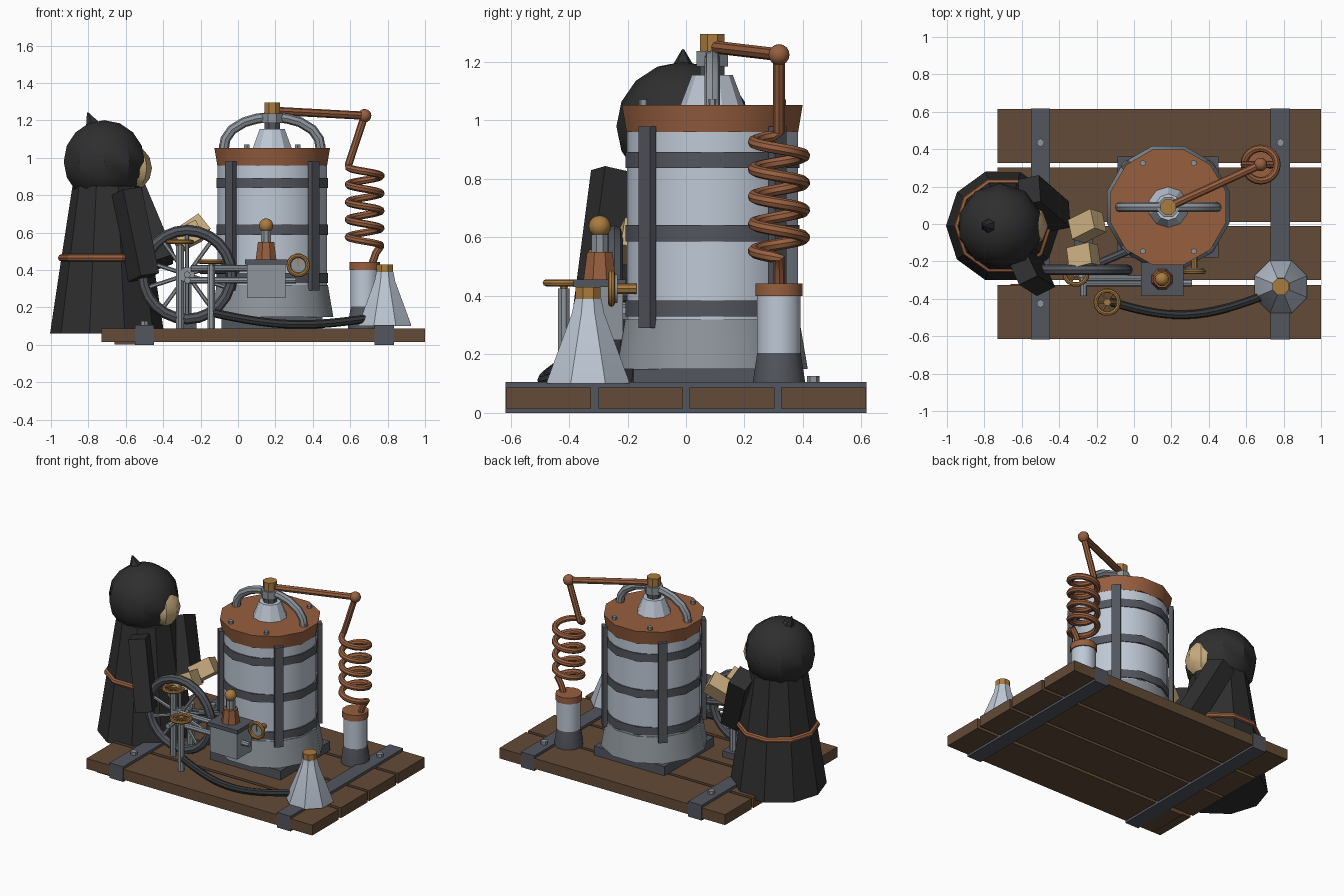
import bpy, bmesh, math
from mathutils import Vector, Matrix

if "Cube" in bpy.data.objects:
    bpy.data.objects.remove(bpy.data.objects["Cube"])

def mat(name, *rgb):
    m = bpy.data.materials.new(name)
    m.diffuse_color = (*rgb, 1)
    m.use_nodes = True
    m.node_tree.nodes["Principled BSDF"].inputs["Base Color"].default_value = m.diffuse_color
    return m

WOOD = mat("wood", .125, .07, .038)
IRON = mat("dark_iron", .085, .092, .11)
COPPER = mat("copper", .31, .115, .05)
PALE = mat("pale_steel", .52, .58, .67)
STEEL = mat("grey_steel", .27, .30, .33)
BRASS = mat("brass", .40, .20, .05)
CLOTH = mat("black_cloth", .028, .028, .029)
TAN = mat("tan_skin", .60, .43, .22)
RUBBER = mat("black_rubber", .035, .037, .04)

def finish(name, bm, m, smooth=True):
    bmesh.ops.recalc_face_normals(bm, faces=bm.faces)
    me = bpy.data.meshes.new(name)
    bm.to_mesh(me)
    bm.free()
    me.materials.append(m)
    ob = bpy.data.objects.new(name, me)
    bpy.context.collection.objects.link(ob)
    if smooth:
        bpy.ops.object.select_all(action='DESELECT')
        ob.select_set(True)
        bpy.context.view_layer.objects.active = ob
        bpy.ops.object.shade_smooth_by_angle(angle=math.radians(33))
    return ob

def box(name, x0, x1, y0, y1, z0, z1, m):
    bm = bmesh.new()
    bmesh.ops.create_cube(bm, size=1)
    bmesh.ops.scale(bm, vec=(x1 - x0, y1 - y0, z1 - z0), verts=bm.verts)
    bmesh.ops.translate(bm, vec=((x0 + x1) / 2, (y0 + y1) / 2, (z0 + z1) / 2), verts=bm.verts)
    return finish(name, bm, m, False)

def turned(name, x, y, profile, m, n=12, smooth=True, phase=.5):
    """Solid of revolution about z from (radius, height) points."""
    bm = bmesh.new()
    rings = []
    for r, z in profile:
        a = [(k + phase) * math.tau / n for k in range(n)]
        rings.append([bm.verts.new((x + r * math.cos(t), y + r * math.sin(t), z)) for t in a])
    for p, q in zip(rings, rings[1:]):
        for k in range(n):
            bm.faces.new((p[k], p[(k + 1) % n], q[(k + 1) % n], q[k]))
    bm.faces.new(rings[0])
    bm.faces.new(rings[-1])
    return finish(name, bm, m, smooth)

def ball(name, c, r, m, u=12, v=8, scale=(1, 1, 1), smooth=True):
    bm = bmesh.new()
    bmesh.ops.create_uvsphere(bm, u_segments=u, v_segments=v, radius=r)
    bmesh.ops.scale(bm, vec=scale, verts=bm.verts)
    bmesh.ops.translate(bm, vec=c, verts=bm.verts)
    return finish(name, bm, m, smooth)

def tube(name, pts, r, m, n=8, closed=False):
    """Round tube swept along a path."""
    P = [Vector(p) for p in pts]
    L = len(P)
    bm = bmesh.new()
    rings, side = [], None
    for i, p in enumerate(P):
        a = P[i - 1] if (closed or i) else p
        b = P[(i + 1) % L] if (closed or i < L - 1) else p
        t = (b - a).normalized()
        ref = side if side else (Vector((0, 0, 1)) if abs(t.z) < .9 else Vector((1, 0, 0)))
        side = (ref - t * ref.dot(t)).normalized()
        w = t.cross(side)
        rings.append([bm.verts.new(p + r * (side * math.cos(k * math.tau / n) + w * math.sin(k * math.tau / n)))
                      for k in range(n)])
    for i in range(L if closed else L - 1):
        p, q = rings[i], rings[(i + 1) % L]
        for k in range(n):
            bm.faces.new((p[k], p[(k + 1) % n], q[(k + 1) % n], q[k]))
    if not closed:
        bm.faces.new(rings[0])
        bm.faces.new(rings[-1])
    return finish(name, bm, m)

def ring(name, c, R, r, m, axis='z', n=20):
    pts = []
    for k in range(n):
        u, v = R * math.cos(k * math.tau / n), R * math.sin(k * math.tau / n)
        pts.append((c[0] + u, c[1] + (v if axis == 'z' else 0), c[2] + (v if axis == 'y' else 0)))
    # keep the sweep frame stable by closing around the loop normal
    return tube(name, pts, r, m, 8, True)

def beam(name, a, b, w, d, m, taper=1):
    """Square bar between two points, w along x and d along y at its head."""
    a, b = Vector(a), Vector(b)
    bm = bmesh.new()
    bmesh.ops.create_cube(bm, size=1)
    for v in bm.verts:
        s = taper if v.co.z > 0 else 1
        v.co = Vector((v.co.x * w * s, v.co.y * d * s, v.co.z * (b - a).length))
    q = Vector((0, 0, 1)).rotation_difference((b - a).normalized())
    bmesh.ops.transform(bm, matrix=Matrix.Translation((a + b) / 2) @ q.to_matrix().to_4x4(), verts=bm.verts)
    return finish(name, bm, m, False)

# Pallet: planks, iron cross straps and bolts
for y in (-.615, -.30, .012, .325):
    box("plank", -.73, 1, y, y + .29, .015, .087, WOOD)
for x in (-.5, .783):
    box("cross_strap", x - .052, x + .052, -.617, .617, 0, .105, IRON)
    for y in (-.425, .435):
        turned("strap_bolt", x, y, [(.022, .1), (.022, .127)], STEEL, 6)
box("under_batten", -.66, -.55, -.6, -.32, .003, .016, WOOD)

# Boiler
BX, BY = .183, .09
box("boiler_foot", BX - .27, BX + .27, BY - .27, BY + .27, .085, .15, IRON)
turned("boiler_skirt", BX, BY, [(.338, .15), (.308, .32)], STEEL)
turned("boiler_body", BX, BY, [(.295, .3), (.295, .97)], PALE, 24)
for z in (.33, .587, .838):
    turned("boiler_band", BX, BY, [(.308, z), (.308, z + .055)], IRON)
turned("boiler_lid", BX, BY, [(.304, .96), (.32, 1.053)], COPPER)
for k in range(4):
    b = box("upright_strap", .3, .33, -.028, .028, .29, .98, IRON)
    b.matrix_world = Matrix.Translation((BX, BY, 0)) @ Matrix.Rotation(math.radians(45 + 90 * k), 4, 'Z')
for k in range(6):
    t = k * math.tau / 6
    turned("lid_bolt", BX + .272 * math.cos(t), BY + .272 * math.sin(t), [(.016, 1.05), (.016, 1.072)], STEEL, 6)

# Dome, neck, cap and the arched steam pipes
turned("dome", BX, BY, [(.11, 1.05), (.07, 1.155)], PALE, 10)
turned("dome_neck", BX, BY, [(.045, 1.15), (.045, 1.19)], IRON, 8)
turned("dome_collar", BX, BY, [(.058, 1.185), (.058, 1.238)], STEEL, 8)
turned("dome_cap", BX, BY, [(.045, 1.235), (.045, 1.295)], BRASS, 8)
for s in (-1, 1):
    arch = [(.26, 1.04), (.25, 1.1), (.215, 1.15), (.15, 1.19), (.08, 1.21), (.03, 1.215)]
    tube("arch_pipe", [(BX + s * u, BY, z) for u, z in arch], .027, STEEL)

# Copper condenser line, coil and receiver
CX, CY = .677, .318
tube("transfer_pipe", [(BX + .03, BY + .015, 1.25), (CX, CY, 1.225)], .022, COPPER)
ball("pipe_elbow", (CX, CY, 1.225), .036, COPPER)
coil = [(CX, CY, 1.225), (CX - .087, CY, .96)]
N, TURNS = 108, 4.5
for k in range(1, N + 1):
    a = math.pi + k / N * TURNS * math.tau
    coil.append((CX + .087 * math.cos(a), CY + .087 * math.sin(a), .95 - .42 * k / N))
coil += [(CX + .06, CY, .49), (CX + .035, CY, .42)]
tube("condenser_coil", coil, .02, COPPER)
turned("receiver_foot", CX, CY, [(.092, .087), (.092, .11), (.077, .205)], IRON)
turned("receiver_body", CX, CY, [(.077, .2), (.077, .41)], PALE)
turned("receiver_collar", CX, CY, [(.084, .40), (.084, .443)], COPPER)

# Flask and hose
turned("flask", .785, -.335, [(.152, .1), (.152, .108), (.06, .34), (.049, .39)], PALE, 8)
turned("flask_cap", .785, -.335, [(.047, .385), (.047, .43)], BRASS, 8)
hose = []
for k in range(17):
    t = k / 16
    hose.append((-.13 + .82 * t, -.415 + .03 * t - .085 * math.sin(math.pi * t), .17 - .03 * t - .045 * math.sin(math.pi * t)))
tube("hose", hose, .023, RUBBER)

# Hand valves
def hand_wheel(x, y, z):
    turned("valve_post", x, y, [(.022, .085), (.022, z - .02)], STEEL, 8)
    turned("valve_stem", x, y, [(.013, z - .03), (.018, z + .012)], BRASS, 8)
    ring("valve_rim", (x, y, z), .062, .012, BRASS, n=14)
    for k in range(3):
        c, s = .062 * math.cos(k * math.pi / 3), .062 * math.sin(k * math.pi / 3)
        tube("valve_spoke", [(x - c, y - s, z), (x + c, y + s, z)], .007, BRASS, 6)
hand_wheel(-.143, -.418, .445)
hand_wheel(-.31, -.262, .55)

# Flywheel with hub, spokes, axle and stand
WX, WY, WZ = -.272, -.245, .375
ring("flywheel_rim", (WX, WY, WZ), .237, .029, IRON, 'y', 24)
for k in range(10):
    t = (k + .5) * math.tau / 10
    tube("flywheel_spoke", [(WX, WY, WZ), (WX + .23 * math.cos(t), WY, WZ + .23 * math.sin(t))], .011, STEEL, 6)
tube("flywheel_hub", [(WX, WY - .04, WZ), (WX, WY + .04, WZ)], .042, STEEL, 10)
tube("flywheel_axle", [(WX, WY - .07, WZ), (WX, -.11, WZ)], .018, STEEL)
turned("axle_stand", WX, -.13, [(.024, .085), (.024, .41)], STEEL, 8)
box("axle_foot", WX - .05, WX + .05, -.18, -.08, .085, .13, IRON)

# Engine block, rods and feed pipe
box("engine_block", .047, .255, -.375, -.215, .25, .435, STEEL)
box("engine_cover", .037, .265, -.385, -.205, .43, .457, IRON)
tube("piston_rod", [(-.25, -.29, .41), (.06, -.29, .41)], .018, STEEL)
tube("slide_rod", [(-.28, -.315, .345), (.31, -.315, .345)], .018, STEEL)
tube("crank_pin", [(-.27, -.385, .345), (-.27, -.24, .345)], .018, STEEL)
tube("feed_pipe", [(-.2, -.215, .4), (.0, -.13, .4)], .022, IRON)
tube("engine_pipe", [(.15, -.23, .34), (.15, -.15, .34)], .03, STEEL)
turned("relief_valve", .15, -.295, [(.06, .455), (.047, .55)], COPPER, 8)
turned("relief_stem", .15, -.295, [(.03, .545), (.03, .61)], STEEL, 8)
ball("relief_knob", (.15, -.295, .638), .038, BRASS)

# Pressure gauge
ring("gauge_rim", (.322, -.255, .425), .052, .012, BRASS, 'y', 14)
tube("gauge_face", [(.322, -.255, .425), (.322, -.235, .425)], .05, STEEL, 14)
tube("gauge_pipe", [(.322, -.24, .425), (.322, -.17, .425)], .018, BRASS)
box("gauge_needle", .318, .326, -.261, -.254, .42, .462, BRASS)

# Hooded attendant: robe, belt, hood, face, arms and hands
HX, HY = -.70, -.01
turned("robe", HX, HY, [(.305, .06), (.245, .46), (.185, .85)], CLOTH, 10, phase=0)
ring("belt", (HX, HY, .465), .243, .02, COPPER, n=10)
ball("hood", (-.715, HY, .98), .228, CLOTH, 10, 8, (1, 1, .97))
peak = turned("hood_peak", 0, 0, [(.06, -.03), (.04, .04), (.004, .105)], CLOTH, 6)
peak.matrix_world = Matrix.Translation((-.765, HY, 1.145)) @ Matrix.Rotation(math.radians(-22), 4, 'Y')
ball("face", (-.555, HY, .945), .1, TAN, 8, 6, (.95, 1.1, 1.15))
beam("near_arm", (-.60, -.225, .82), (-.505, -.285, .36), .17, .11, CLOTH)
beam("far_arm", (-.56, .18, .82), (-.40, .04, .44), .15, .12, CLOTH)
for a, b in (((-.31, -.04, .56), (-.19, .02, .64)), ((-.33, -.19, .55), (-.21, -.16, .61))):
    beam("hand", a, b, .105, .115, TAN)
